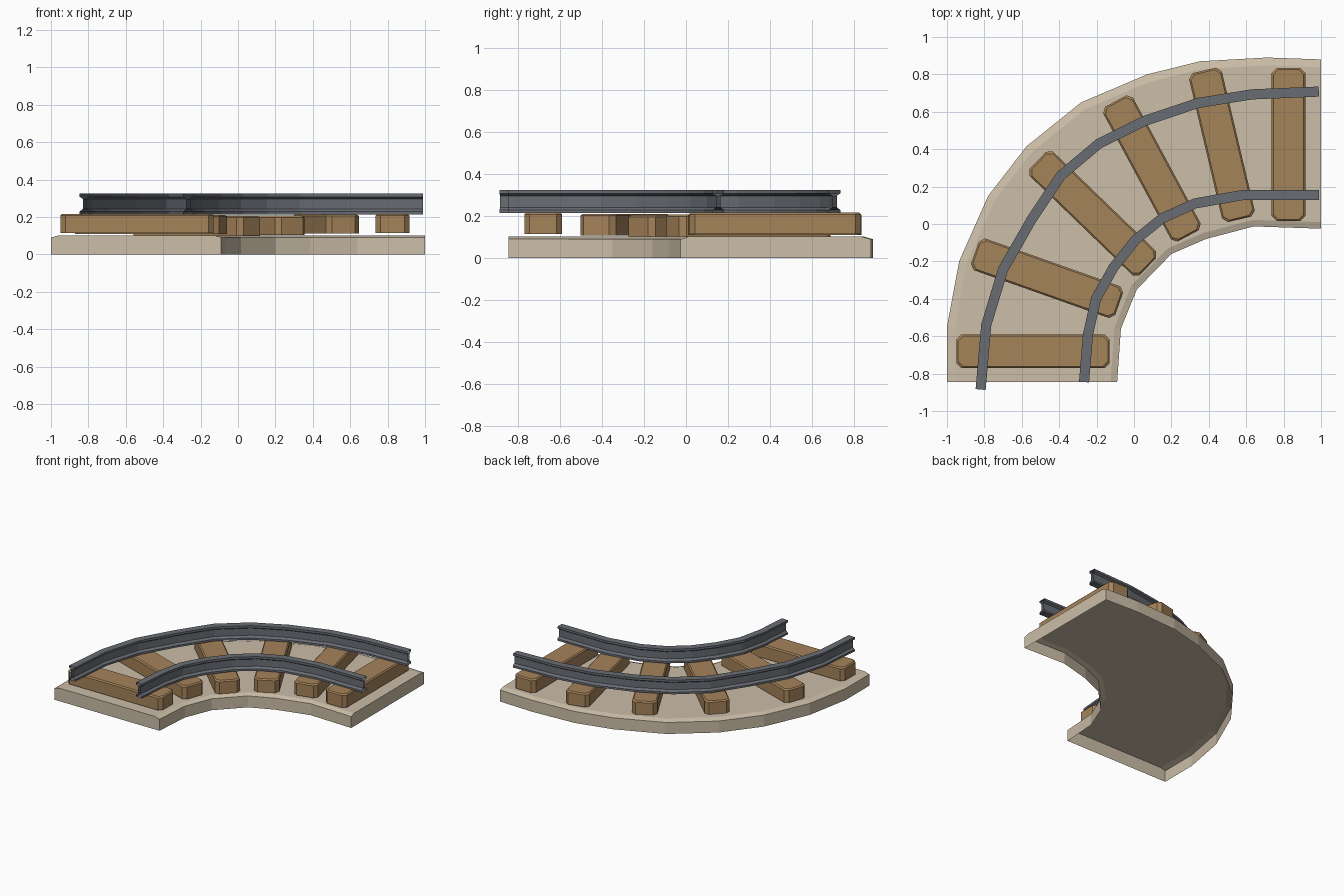
import bpy, bmesh, math
from mathutils import Vector, Matrix

if "Cube" in bpy.data.objects:
    bpy.data.objects.remove(bpy.data.objects["Cube"])


def material(name, srgb):
    m = bpy.data.materials.new(name)
    m.diffuse_color = [((c / 255 + 0.055) / 1.055) ** 2.4 for c in srgb] + [1]
    m.use_nodes = True
    m.node_tree.nodes["Principled BSDF"].inputs["Base Color"].default_value = m.diffuse_color
    return m


BALLAST = material("pale stone", (204, 190, 168))
WOOD = material("brown wood", (165, 131, 90))
STEEL = material("grey steel", (105, 109, 116))


def finish(bm, name, mat):
    me = bpy.data.meshes.new(name)
    bm.to_mesh(me)
    bm.free()
    me.materials.append(mat)
    ob = bpy.data.objects.new(name, me)
    bpy.context.collection.objects.link(ob)
    return ob


def offset(path, d):
    """Shift an open path sideways (positive = right) with mitred corners."""
    pts = [Vector(p) for p in path]
    out = []
    for i, p in enumerate(pts):
        a = (p - pts[i - 1]).normalized() if i else None
        b = (pts[i + 1] - p).normalized() if i < len(pts) - 1 else None
        a, b = a or b, b or a
        na, nb = Vector((a.y, -a.x)), Vector((b.y, -b.x))
        n = (na + nb).normalized()
        out.append(p + n * d / n.dot(na))
    return out


def sweep(name, path, profile, mat):
    """Sweep a closed (sideways, height) profile along a flat path, ends open."""
    bm = bmesh.new()
    cols = [[bm.verts.new((p.x, p.y, z)) for p in offset(path, s)] for s, z in profile]
    for c, d in zip(cols, cols[1:] + cols[:1]):
        for i in range(len(path) - 1):
            bm.faces.new((c[i], c[i + 1], d[i + 1], d[i]))
    return finish(bm, name, mat)


def stack(bm, levels):
    """Join counter-clockwise outlines upwards and close the top; the underside stays open."""
    rings = [[bm.verts.new((p[0], p[1], z)) for p in ring] for ring, z in levels]
    for r, s in zip(rings, rings[1:]):
        for i in range(len(r)):
            j = (i + 1) % len(r)
            bm.faces.new((r[i], r[j], s[j], s[i]))
    bmesh.ops.triangulate(bm, faces=[bm.faces.new(rings[-1])])


# Curved stone bed with sloped shoulders along both long sides
outer = [(-1, -.845), (-1, -.55), (-.935, -.2), (-.78, .15), (-.575, .415), (-.283, .65),
         (.07, .8), (.353, .87), (.71, .89), (1, .88)]
inner = [(-.09, -.845), (-.07, -.56), (.015, -.35), (.2, -.16), (.385, -.08), (.64, -.013), (1, -.025)]
loop = (outer + inner[::-1])[::-1]
top = (offset(outer, .042) + offset(inner, -.035)[::-1])[::-1]
for p in top:  # keep the two cut ends flush
    p.x, p.y = (1 if p.x > .97 else p.x), (-.845 if p.y < -.8 else p.y)
bm = bmesh.new()
stack(bm, [(loop, 0), (loop, .09), (top, .102)])
finish(bm, "track_bed", BALLAST)

# Sleepers: chamfered planks fanned round the bend (x, y, angle, bottom height)
L, W, H, C, B = .409, .09, .103, .026, .009


def plank(inset):
    l, w = L - inset, W - inset
    return [(l, w - C), (l - C, w), (C - l, w), (-l, w - C),
            (-l, C - w), (C - l, -w), (l - C, -w), (l, C - w)]


sleepers = [(-.54, -.68, 0, .114), (-.465, -.29, -19.5, .108), (-.22, .056, -44, .102),
            (.096, .297, -61.7, .104), (.47, .423, -76.7, .111), (.826, .425, -90, .114)]
for n, (x, y, ang, z0) in enumerate(sleepers):
    bm = bmesh.new()
    stack(bm, [(plank(0), 0), (plank(0), H - B), (plank(B), H)])
    bm.transform(Matrix.Translation((x, y, z0)) @ Matrix.Rotation(math.radians(ang), 4, 'Z'))
    finish(bm, f"sleeper_{n + 1}", WOOD)

# Rails: I-section swept along the two curves
half = [(.027, .214), (.027, .229), (.010, .242), (.010, .297), (.027, .308), (.027, .325)]
section = half + [(-s, z) for s, z in reversed(half)]
outer_path = [(-.82, -.885), (-.79, -.54), (-.70, -.243), (-.55, .02), (-.39, .26), (-.187, .43),
              (.053, .55), (.342, .647), (.63, .693), (.988, .708)]
inner_path = [(-.267, -.845), (-.246, -.59), (-.203, -.4), (-.11, -.233), (.01, -.083), (.15, .03),
              (.326, .11), (.583, .155), (.988, .155)]
sweep("outer_rail", outer_path, section, STEEL)
sweep("inner_rail", inner_path, section, STEEL)
